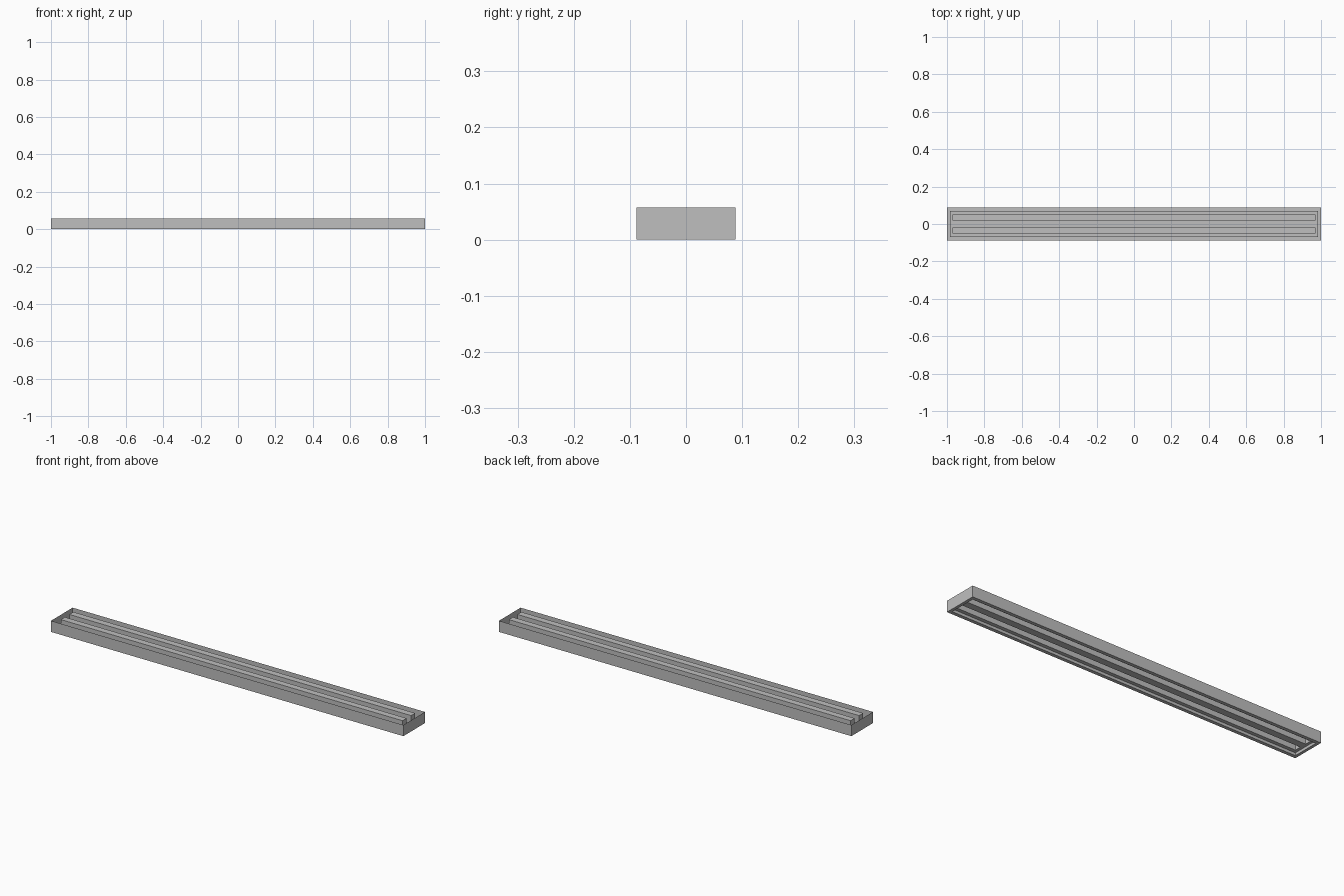
import bpy, bmesh

cube = bpy.data.objects.get("Cube")
if cube:
    bpy.data.objects.remove(cube, do_unlink=True)

# Main dimensions of the pressed sheet tray
HALF_X, HALF_Y, TOP = 1.0, 0.088, 0.057
STEP_X, STEP_Y, STEP_Z = 0.985, 0.07, 0.014
RIB_X, RIB_IN, RIB_OUT = 0.97, 0.018, 0.051

grey = bpy.data.materials.new("plain grey")
grey.use_nodes = True
colour = (0.52, 0.52, 0.52, 1)
grey.diffuse_color = colour
grey.node_tree.nodes["Principled BSDF"].inputs["Base Color"].default_value = colour


def ring(bm, x0, x1, y0, y1, z):
    """Rectangle of four vertices at one height."""
    return [bm.verts.new((x, y, z)) for x, y in
            ((x0, y0), (x1, y0), (x1, y1), (x0, y1))]


def bridge(bm, a, b):
    """Join two rectangles with four quads."""
    for i in range(4):
        j = (i + 1) % 4
        bm.faces.new((a[i], a[j], b[j], b[i]))


def finish(bm, name):
    bmesh.ops.remove_doubles(bm, verts=bm.verts, dist=0.0001)
    mesh = bpy.data.meshes.new(name)
    bm.to_mesh(mesh)
    bm.free()
    mesh.materials.append(grey)
    obj = bpy.data.objects.new(name, mesh)
    bpy.context.collection.objects.link(obj)
    return obj


# Outer wall, bottom flange and the small step up to the floor
bm = bmesh.new()
loops = [ring(bm, -x, x, -y, y, z) for x, y, z in (
    (HALF_X, HALF_Y, TOP), (HALF_X, HALF_Y, 0),
    (STEP_X, STEP_Y, 0), (STEP_X, STEP_Y, STEP_Z))]
for upper, lower in zip(loops, loops[1:]):
    bridge(bm, lower, upper)
finish(bm, "tray_wall")

# Raised floor with two long openings under the ribs
bm = bmesh.new()
xs = (-STEP_X, -RIB_X, RIB_X, STEP_X)
ys = (-STEP_Y, -RIB_OUT, -RIB_IN, RIB_IN, RIB_OUT, STEP_Y)
for i in range(len(xs) - 1):
    for j in range(len(ys) - 1):
        if not (i == 1 and j in (1, 3)):
            bm.faces.new(ring(bm, xs[i], xs[i + 1], ys[j], ys[j + 1], STEP_Z))
finish(bm, "tray_floor")

# Two hollow ribs, open underneath
for name, y0, y1 in (("front_rib", -RIB_OUT, -RIB_IN), ("back_rib", RIB_IN, RIB_OUT)):
    bm = bmesh.new()
    base = ring(bm, -RIB_X, RIB_X, y0, y1, STEP_Z)
    cap = ring(bm, -RIB_X, RIB_X, y0, y1, TOP)
    bridge(bm, base, cap)
    bm.faces.new(cap)
    finish(bm, name)
